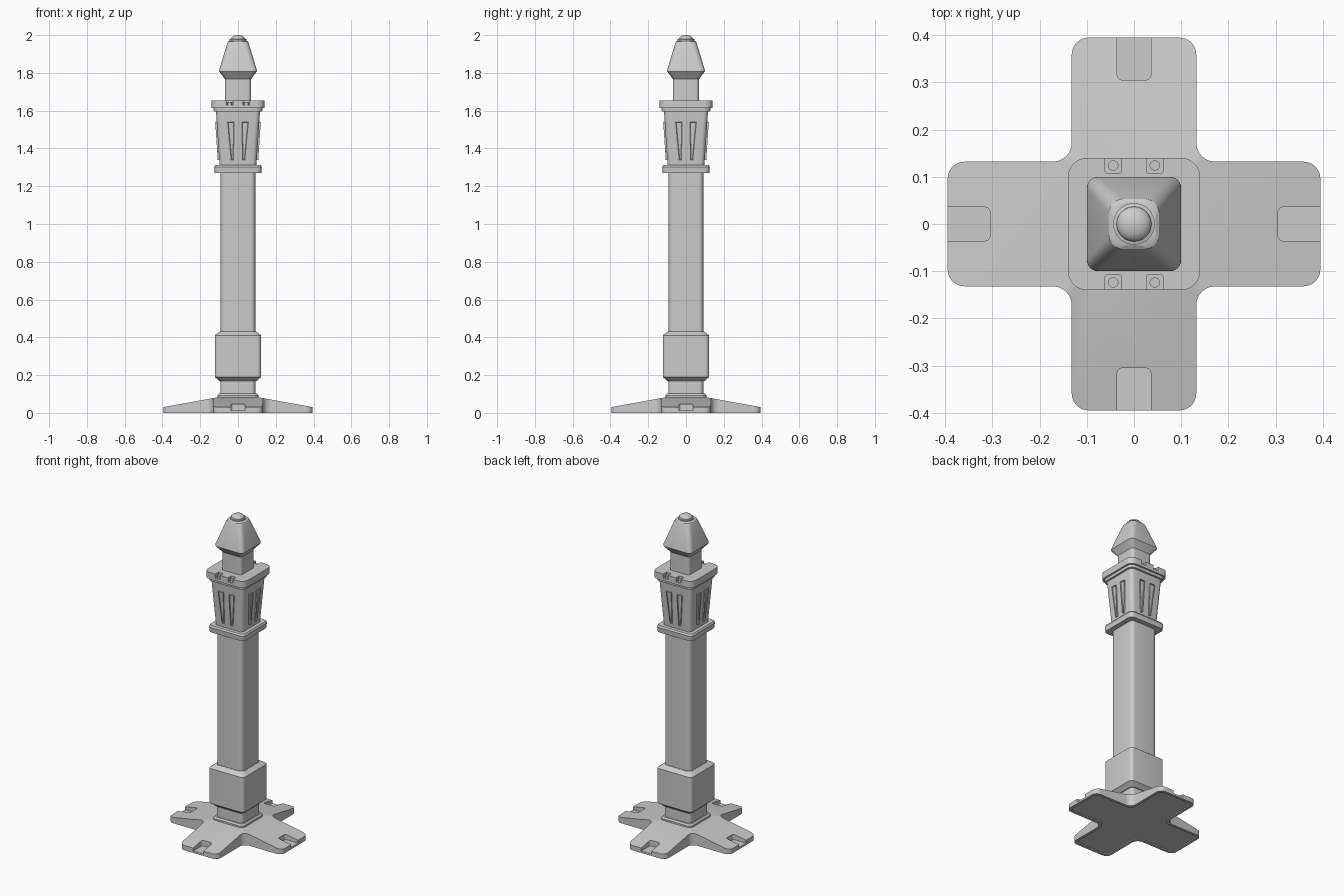
import bpy, bmesh, math
from mathutils import Matrix

if "Cube" in bpy.data.objects:
    bpy.data.objects.remove(bpy.data.objects["Cube"])


def finish(bm, name, smooth=True):
    bmesh.ops.recalc_face_normals(bm, faces=bm.faces)
    me = bpy.data.meshes.new(name)
    bm.to_mesh(me)
    bm.free()
    ob = bpy.data.objects.new(name, me)
    bpy.context.collection.objects.link(ob)
    if smooth:
        smooth_mesh(ob)
    return ob


def smooth_mesh(ob):
    ob.data.shade_smooth()
    ob.data.set_sharp_from_angle(angle=math.radians(30))


def arc(cx, cy, r, a0, a1, n=6):
    return [(cx + r * math.cos(math.radians(a0 + (a1 - a0) * i / n)),
             cy + r * math.sin(math.radians(a0 + (a1 - a0) * i / n))) for i in range(n + 1)]


def rounded_square(half, r):
    c, pts = half - r, []
    for k, (sx, sy) in enumerate([(1, 1), (-1, 1), (-1, -1), (1, -1)]):
        pts += arc(sx * c, sy * c, r, 90 * k, 90 * k + 90)
    return pts


def loft(name, rings):
    """Skin a stack of (z, outline) rings and cap both ends."""
    bm = bmesh.new()
    loops = [[bm.verts.new((x, y, z)) for x, y in pts] for z, pts in rings]
    n = len(loops[0])
    for a, b in zip(loops, loops[1:]):
        for i in range(n):
            bm.faces.new((a[i], a[(i + 1) % n], b[(i + 1) % n], b[i]))
    bm.faces.new(loops[0][::-1])
    bm.faces.new(loops[-1])
    return finish(bm, name)


def square_loft(name, sections):
    return loft(name, [(z, rounded_square(h, r)) for z, h, r in sections])


def cut(ob, cutter, op='DIFFERENCE'):
    mod = ob.modifiers.new("cut", 'BOOLEAN')
    mod.operation, mod.object, mod.solver = op, cutter, 'EXACT'
    bpy.context.view_layer.objects.active = ob
    bpy.ops.object.modifier_apply(modifier=mod.name)
    bpy.data.objects.remove(cutter)
    smooth_mesh(ob)


def cross(half, length, r_out, r_in):
    """Outline of a plus sign with rounded tips and filleted inner corners."""
    arm = arc(length - r_out, -half + r_out, r_out, -90, 0)
    arm += arc(length - r_out, half - r_out, r_out, 0, 90)
    arm += arc(half + r_in, half + r_in, r_in, 270, 180)
    pts = []
    for k in range(4):
        c, s = [(1, 0), (0, 1), (-1, 0), (0, -1)][k]
        pts += [(c * x - s * y, s * x + c * y) for x, y in arm]
    return pts


# Sloping cross-shaped foot, shallow hollow underneath, bolt slots in the tips
outline = cross(0.132, 0.395, 0.035, 0.04)
foot = loft("cross_foot", [(0, outline), (0.15, outline)])
slope = square_loft("slope_cutter", [(-0.05, 0.42, 0.01), (0.026, 0.42, 0.01), (0.084, 0.1, 0.01)])
cut(foot, slope, 'INTERSECT')
under = cross(0.116, 0.379, 0.025, 0.045)
cut(foot, loft("under_cutter", [(-0.05, under), (0.007, under)]))
for k in range(4):
    slot = [(0.45, -0.036), (0.45, 0.036)]
    slot += arc(0.317, 0.024, 0.012, 90, 180, 4) + arc(0.317, -0.024, 0.012, 180, 270, 4)
    slot_cutter = loft("slot_cutter", [(0.012, slot), (0.15, slot)])
    slot_cutter.data.transform(Matrix.Rotation(k * math.pi / 2, 4, 'Z'))
    cut(foot, slot_cutter)

# Stacked rounded-square post parts: (z, half width, corner radius)
square_loft("foot_collar", [(0.06, 0.108, 0.025), (0.093, 0.108, 0.025), (0.102, 0.1, 0.025)])
square_loft("lower_neck", [(0.08, 0.093, 0.025), (0.18, 0.093, 0.025)])
square_loft("pedestal_block", [(0.168, 0.098, 0.022), (0.178, 0.108, 0.022), (0.19, 0.123, 0.022),
                               (0.41, 0.123, 0.022), (0.43, 0.097, 0.022)])
square_loft("shaft", [(0.42, 0.092, 0.025), (1.28, 0.092, 0.025)])
square_loft("shaft_collar", [(1.27, 0.123, 0.025), (1.302, 0.126, 0.025), (1.312, 0.12, 0.025)])
square_loft("capital", [(1.305, 0.097, 0.025), (1.605, 0.117, 0.025)])
square_loft("top_plate_lip", [(1.596, 0.128, 0.035), (1.618, 0.13, 0.035)])
plate = square_loft("top_plate", [(1.613, 0.14, 0.04), (1.655, 0.14, 0.04)])
square_loft("upper_neck", [(1.645, 0.07, 0.02), (1.785, 0.07, 0.02)])
square_loft("spire", [(1.768, 0.07, 0.02), (1.808, 0.1, 0.024), (1.818, 0.099, 0.025),
                      (1.955, 0.057, 0.03), (1.965, 0.053, 0.03), (1.97, 0.046, 0.03)])

# Domed finial on a round neck
dome = [(1.96, 0.044), (1.978, 0.044), (1.98, 0.037), (1.985, 0.036),
        (1.991, 0.031), (1.996, 0.022), (1.999, 0.011), (2.0, 0.003)]
loft("finial", [(z, arc(0, 0, r, 0, 348.75, 31)) for z, r in dome])

# Notches with bolts on the front and back edges of the plate
for sy in (-1, 1):
    for sx in (-1, 1):
        x, y = sx * 0.044, sy * 0.124
        bm = bmesh.new()
        bmesh.ops.create_cube(bm, size=1, matrix=Matrix.Translation((x, sy * 0.132, 1.655))
                              @ Matrix.Diagonal((0.035, 0.05, 0.05, 1)))
        bmesh.ops.bevel(bm, geom=[e for e in bm.edges
                                  if abs(e.verts[0].co.z - e.verts[1].co.z) > 0.01],
                        offset=0.006, segments=3, affect='EDGES', profile=0.5)
        cut(plate, finish(bm, "notch_cutter"))
        bm = bmesh.new()
        bmesh.ops.create_cone(bm, cap_ends=True, segments=20, radius1=0.011, radius2=0.011,
                              depth=0.016, matrix=Matrix.Translation((x, y, 1.635)))
        finish(bm, "plate_bolt")

# Two tapered, framed flutes on each face of the capital
for k in range(4):
    for s in (-1, 1):
        bm = bmesh.new()
        prof = [(0.024, 1.34), (0.036, 1.34), (0.055, 1.54), (0.02, 1.54)]
        surf = lambda z: 0.097 + (z - 1.305) * 0.0667
        inner = [bm.verts.new((s * x, -surf(z) + 0.008, z)) for x, z in prof]
        outer = [bm.verts.new((s * x, -surf(z) - 0.008, z)) for x, z in prof]
        for i in range(4):
            j = (i + 1) % 4
            bm.faces.new((inner[i], inner[j], outer[j], outer[i]))
        bm.faces.new(inner[::-1])
        front = bm.faces.new(outer)
        bmesh.ops.recalc_face_normals(bm, faces=bm.faces)
        bmesh.ops.inset_region(bm, faces=[front], thickness=0.004, depth=-0.005)
        bmesh.ops.transform(bm, matrix=Matrix.Rotation(k * math.pi / 2, 4, 'Z'), verts=bm.verts)
        finish(bm, "capital_flute", smooth=False)
